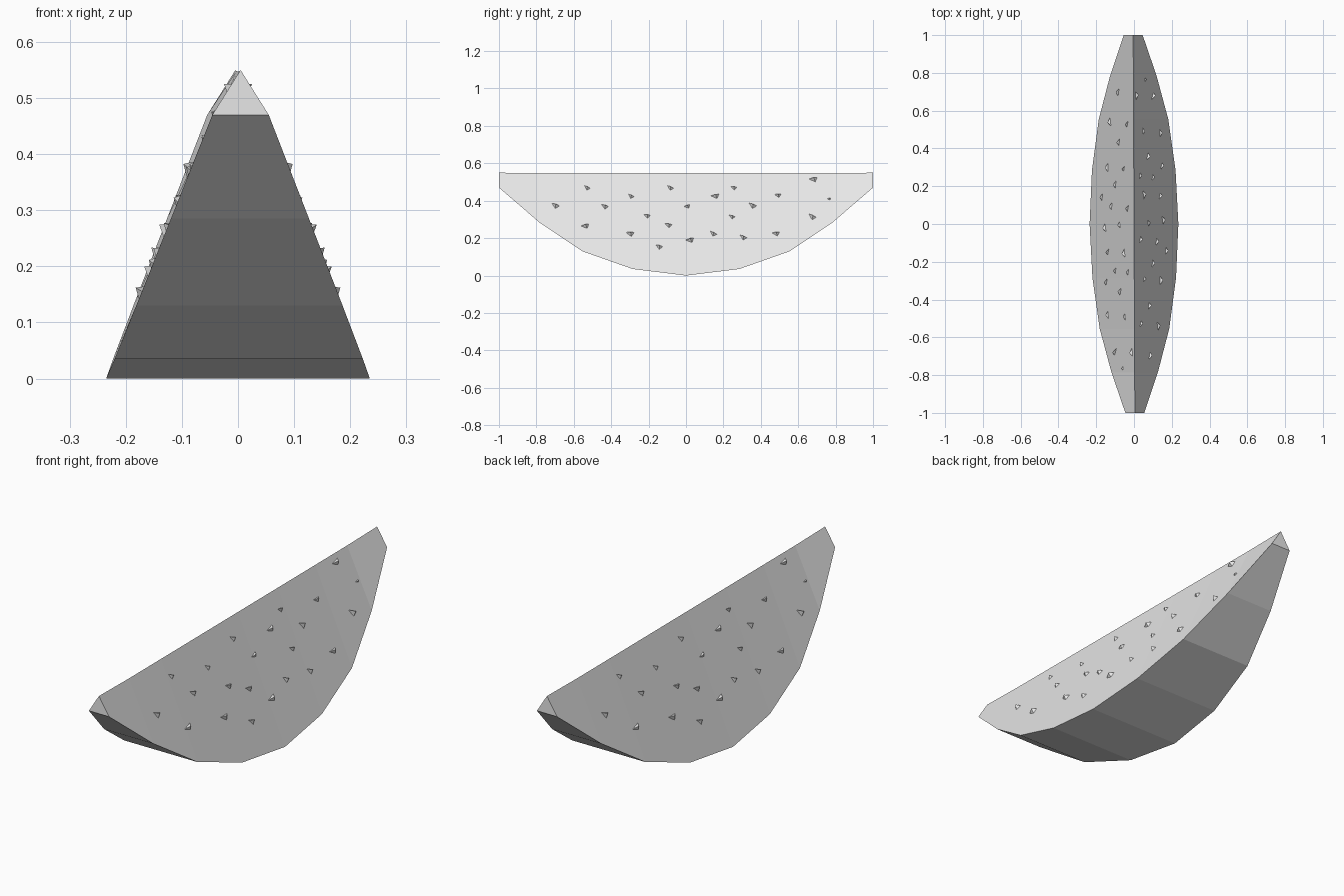
import bpy, bmesh, random
from mathutils import Vector, Matrix
from mathutils.bvhtree import BVHTree

cube = bpy.data.objects.get("Cube")
if cube:
    bpy.data.objects.remove(cube, do_unlink=True)
random.seed(4)

grey = bpy.data.materials.new("plain_grey")
grey.use_nodes = True
grey.diffuse_color = (0.8, 0.8, 0.8, 1)
grey.node_tree.nodes["Principled BSDF"].inputs["Base Color"].default_value = (0.8, 0.8, 0.8, 1)


def make_object(name, bm):
    bmesh.ops.recalc_face_normals(bm, faces=bm.faces)
    mesh = bpy.data.meshes.new(name)
    bm.to_mesh(mesh)
    mesh.materials.append(grey)
    obj = bpy.data.objects.new(name, mesh)
    bpy.context.collection.objects.link(obj)
    return obj


# Wedge: triangular cross-sections along the curved rind (y, rind height)
half = [(0, 0), (0.285, 0.035), (0.555, 0.13), (0.785, 0.285), (1, 0.47)]
rind = [(-y, z) for y, z in reversed(half[1:])] + half
body = bmesh.new()
sections = []
for y, z in rind:
    width = 0.235 - 0.393 * z
    skew = -0.0045 * y
    top = 0.55 if abs(y) == 1 else 0.547
    sections.append([body.verts.new(p) for p in
                     ((skew - width, y, z), (skew + width, y, z), (skew, y, top))])
for a, b in zip(sections, sections[1:]):
    for i in range(3):
        j = (i + 1) % 3
        body.faces.new((a[i], a[j], b[j], b[i]))
body.faces.new(sections[0])
body.faces.new(sections[-1])
make_object("wedge_slice", body)

# Dimples: small pointed nubs standing on both cut sides (y, z)
spots = [(-0.53, 0.47), (-0.085, 0.47), (0.255, 0.47), (0.68, 0.515),
         (-0.70, 0.375), (-0.435, 0.37), (-0.295, 0.425), (0.005, 0.37),
         (0.155, 0.425), (0.355, 0.375), (0.49, 0.43), (0.765, 0.41),
         (0.675, 0.315), (0.48, 0.225), (0.305, 0.205), (0.145, 0.225),
         (0.02, 0.19), (-0.145, 0.155), (-0.30, 0.225), (-0.54, 0.265),
         (-0.21, 0.32), (-0.095, 0.27), (0.245, 0.315)]
tree = BVHTree.FromBMesh(body)
nubs = bmesh.new()
for y, z in spots:
    hit, normal, _, _ = tree.ray_cast(Vector((1, y, z)), Vector((-1, 0, 0)))
    along = Vector((0, 1, 0))
    up = normal.cross(along).normalized()
    if up.z < 0:
        up = -up
    size = random.uniform(0.8, 1.2) * (0.5 if y > 0.7 else 1)
    spin = Matrix.Rotation(random.uniform(-0.5, 0.5), 3, normal)
    corners = [(-0.025, 0.008, -0.004), (0.025, 0.004, -0.004),
               (0.006, -0.02, -0.004), (0.003, 0.002, 0.014)]
    points = [hit + spin @ (along * u + up * v + normal * n) * size for u, v, n in corners]
    for turn in (1, -1):
        v = [nubs.verts.new((p.x * turn, p.y * turn, p.z)) for p in points]
        for tri in ((0, 1, 2), (0, 1, 3), (1, 2, 3), (2, 0, 3)):
            nubs.faces.new([v[k] for k in tri])
make_object("surface_nubs", nubs)
body.free()
nubs.free()
